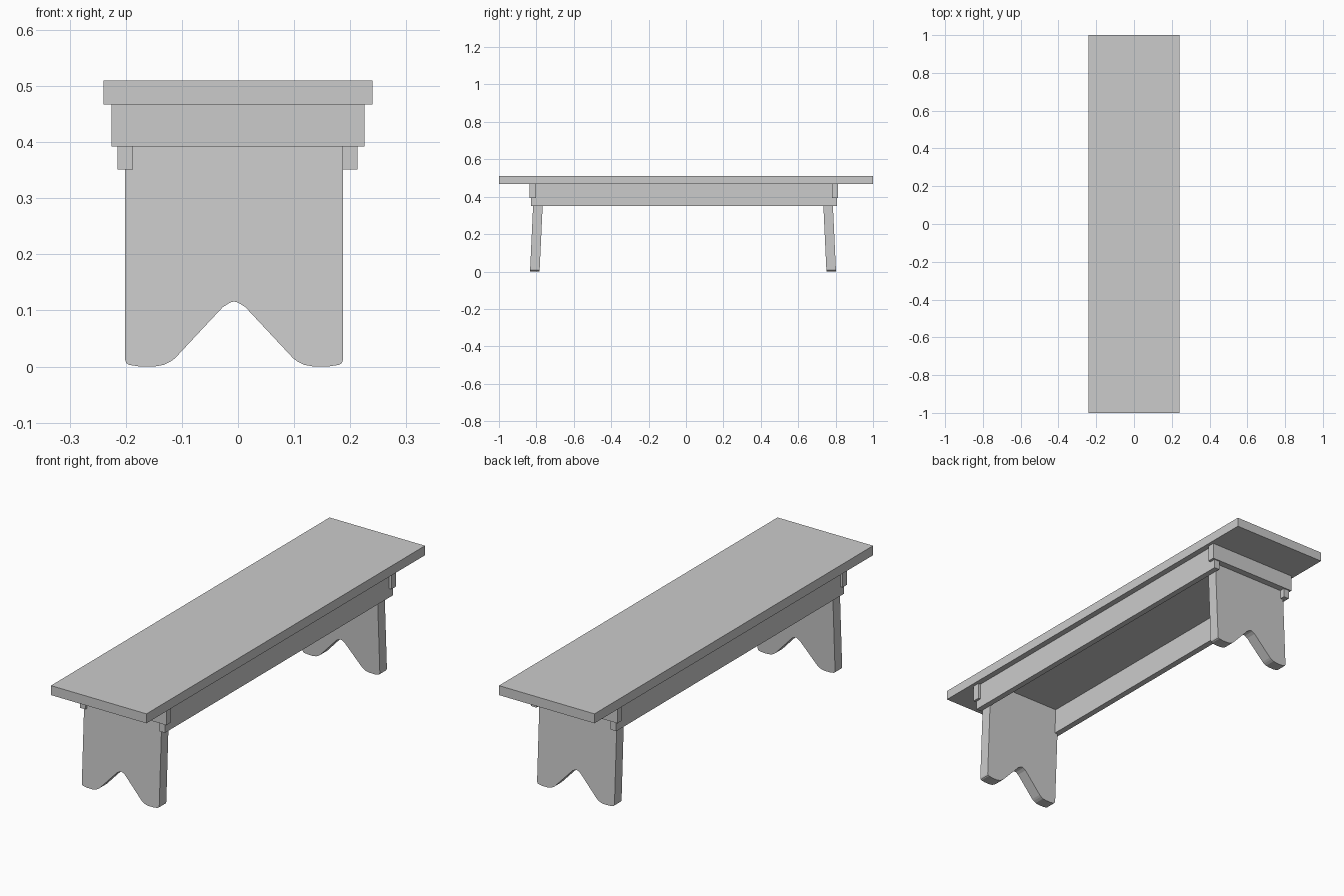
import bpy, bmesh

if "Cube" in bpy.data.objects:
    bpy.data.objects.remove(bpy.data.objects["Cube"])


def box(name, x0, x1, y0, y1, z0, z1):
    """Axis-aligned board from its limits."""
    bm = bmesh.new()
    bmesh.ops.create_cube(bm, size=1)
    for v in bm.verts:
        v.co = ((x0 + x1) / 2 + v.co.x * (x1 - x0),
                (y0 + y1) / 2 + v.co.y * (y1 - y0),
                (z0 + z1) / 2 + v.co.z * (z1 - z0))
    return finish(name, bm)


def finish(name, bm):
    bmesh.ops.recalc_face_normals(bm, faces=bm.faces)
    mesh = bpy.data.meshes.new(name)
    bm.to_mesh(mesh)
    bm.free()
    obj = bpy.data.objects.new(name, mesh)
    bpy.context.collection.objects.link(obj)
    return obj


# Seat board
box("seat", -0.24, 0.24, -1, 1, 0.467, 0.51)

# Cross battens under the seat, outside each leg
box("front_batten", -0.225, 0.225, -0.836, -0.802, 0.392, 0.467)
box("back_batten", -0.225, 0.225, 0.780, 0.814, 0.392, 0.467)

# Long side rails
box("left_rail", -0.215, -0.187, -0.829, 0.808, 0.351, 0.467)
box("right_rail", 0.186, 0.213, -0.829, 0.808, 0.351, 0.467)

# Leg outline: half profile from the notch peak outwards, then mirrored
CENTRE_X, CENTRE_Y, LEG_TOP = -0.007, -0.016, 0.467
half = [(0.007, 0.114), (0.02, 0.106), (0.105, 0.015), (0.113, 0.009),
        (0.125, 0.003), (0.142, 0.0), (0.168, 0.0), (0.187, 0.003),
        (0.192, 0.006), (0.1945, 0.013), (0.1945, LEG_TOP)]
outline = half + [(-x, z) for x, z in reversed(half)] + [(0, 0.116)]


def leg(name, side):
    """Plank with a V-notched foot, splayed outwards towards the floor."""
    bm = bmesh.new()
    rings = []
    for foot_y in (0.767, 0.818):
        rings.append([bm.verts.new((CENTRE_X + x,
                                    CENTRE_Y + side * (foot_y - 0.047 * z), z))
                      for x, z in outline])
    inner, outer = rings
    bm.faces.new(inner)
    bm.faces.new(outer)
    n = len(outline)
    for i in range(n):
        j = (i + 1) % n
        bm.faces.new((inner[i], inner[j], outer[j], outer[i]))
    return finish(name, bm)


leg("front_leg", -1)
leg("back_leg", 1)
